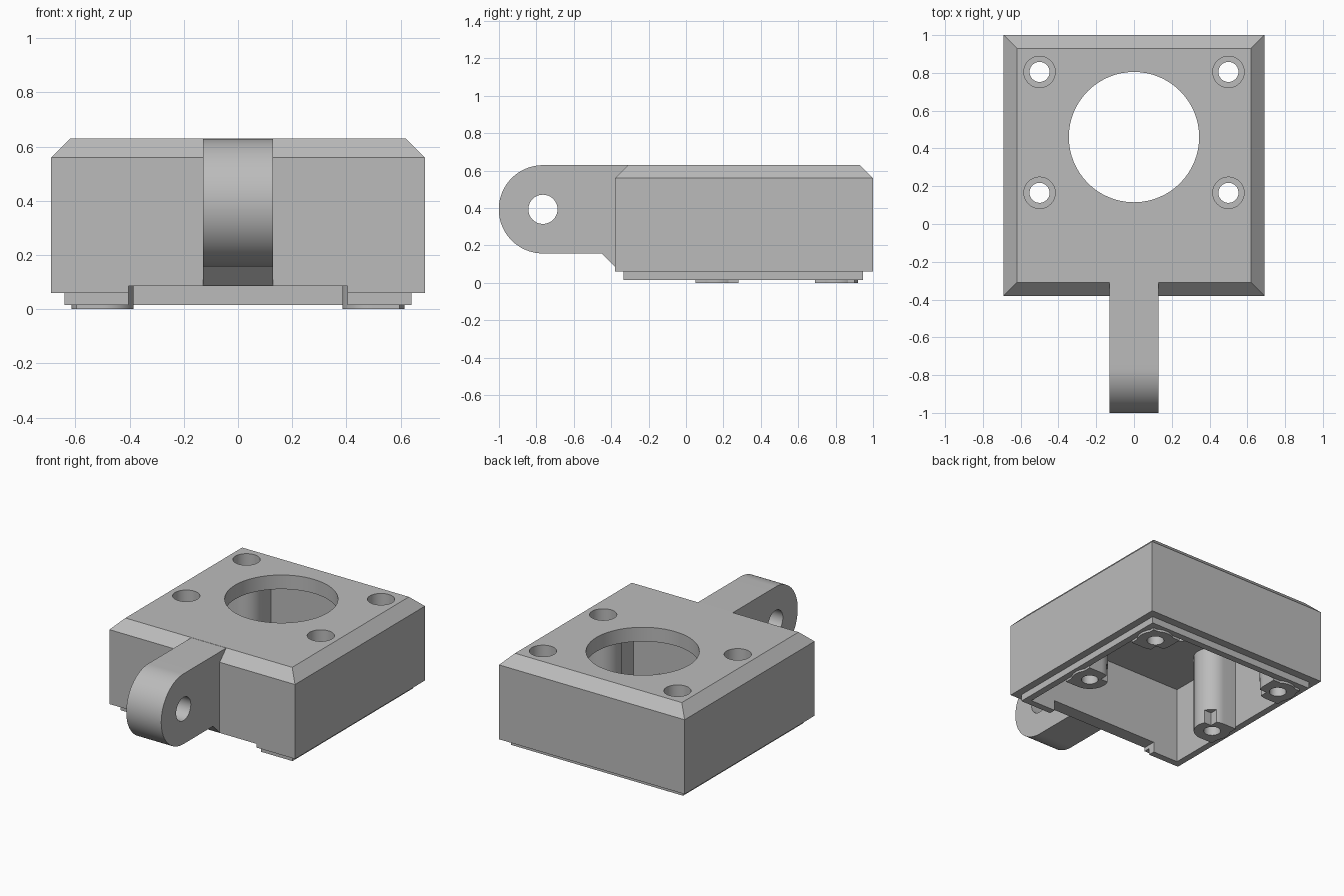
import bpy, bmesh, math
from mathutils import Matrix

cube = bpy.data.objects.get("Cube")
if cube:
    bpy.data.objects.remove(cube, do_unlink=True)

grey = bpy.data.materials.new("plain grey")
grey.use_nodes = True
colour = (0.5, 0.5, 0.5, 1)
grey.diffuse_color = colour
grey.node_tree.nodes["Principled BSDF"].inputs["Base Color"].default_value = colour


def finish(name, bm):
    bmesh.ops.recalc_face_normals(bm, faces=bm.faces)
    mesh = bpy.data.meshes.new(name)
    bm.to_mesh(mesh)
    bm.free()
    mesh.materials.append(grey)
    obj = bpy.data.objects.new(name, mesh)
    bpy.context.collection.objects.link(obj)
    return obj


def prism(name, points, base, height):
    """Extrude an outline along the direction in which it is flat."""
    bm = bmesh.new()
    face = bm.faces.new([bm.verts.new(base @ p) for p in points])
    out = bmesh.ops.extrude_face_region(bm, geom=[face])
    verts = [g for g in out["geom"] if isinstance(g, bmesh.types.BMVert)]
    bmesh.ops.translate(bm, vec=height, verts=verts)
    return finish(name, bm)


def box(name, x, y, z, chamfer=0):
    bm = bmesh.new()
    size = [b - a for a, b in (x, y, z)]
    mid = [(a + b) / 2 for a, b in (x, y, z)]
    bmesh.ops.create_cube(bm, size=1, matrix=Matrix.Translation(mid) @ Matrix.Diagonal((*size, 1)))
    if chamfer:
        rim = [e for e in bm.edges if all(v.co.z > z[1] - 0.001 for v in e.verts)]
        bmesh.ops.bevel(bm, geom=rim, offset=chamfer, segments=1, affect='EDGES')
    return finish(name, bm)


def cylinder(name, centre, radius, depth, sideways=False):
    bm = bmesh.new()
    turn = Matrix.Rotation(math.pi / 2, 4, 'Y') if sideways else Matrix()
    bmesh.ops.create_cone(bm, cap_ends=True, segments=64, radius1=radius, radius2=radius,
                          depth=depth, matrix=Matrix.Translation(centre) @ turn)
    return finish(name, bm)


def combine(target, tool, operation):
    mod = target.modifiers.new(operation.lower(), 'BOOLEAN')
    mod.operation, mod.solver, mod.object = operation, 'EXACT', tool
    bpy.context.view_layer.objects.active = target
    bpy.ops.object.modifier_apply(modifier=mod.name)
    bpy.data.objects.remove(tool, do_unlink=True)


def add(tool):
    combine(housing, tool, 'UNION')


def cut(tool):
    combine(housing, tool, 'DIFFERENCE')


# Chamfered shell with a stepped lip, hollow from below
housing = box("housing", (-0.69, 0.69), (-0.38, 1), (0.06, 0.63), 0.07)
add(box("lip", (-0.64, 0.64), (-0.335, 0.945), (0.015, 0.2)))
cut(box("cavity", (-0.595, 0.595), (-0.29, 0.9), (-0.1, 0.535)))
cut(box("front_notch", (-0.405, 0.405), (-0.5, -0.2), (-0.1, 0.085)))

# Screw bosses joined to the walls
boss_r = 0.115
for side in (-1, 1):
    for y, back in ((0.165, False), (0.805, True)):
        boss = cylinder("boss", (side * 0.5, y, 0.28), boss_r, 0.56)
        xs = sorted((side * 0.5, side * 0.597))
        combine(boss, box("web", xs, (y - boss_r, 0.902 if back else y + boss_r), (0, 0.56)), 'UNION')
        if back:
            xs = sorted((side * (0.5 - boss_r), side * 0.597))
            combine(boss, box("back_web", xs, (y, 0.902), (0, 0.56)), 'UNION')
        add(boss)
cut(box("boss_corner_cut", (-0.45, 0.45), (0.215, 0.755), (-0.1, 0.09)))

# Hinge lug: rounded end, straight sides, sloped foot at the wall
lug_y, lug_z, lug_r = -0.765, 0.393, 0.236
outline = []
for i in range(49):
    a = math.pi / 2 + math.pi * i / 48
    outline.append((lug_y + lug_r * math.cos(a), lug_z + lug_r * math.sin(a)))
outline += [(-0.45, lug_z - lug_r), (-0.378, 0.085), (-0.3, 0.085), (-0.3, 0.629)]
points = [Matrix.Translation((-0.13, y, z)).translation for y, z in outline]
add(prism("lug", points, Matrix(), (0.26, 0, 0)))
cut(cylinder("pin_hole", (0, lug_y, lug_z), 0.078, 0.5, True))

# Large opening and counterbored screw holes
cut(cylinder("opening", (0, 0.46, 0.6), 0.345, 0.3))
for x in (-0.5, 0.5):
    for y in (0.165, 0.805):
        cut(cylinder("screw_hole", (x, y, 0.3), 0.053, 1))
        cut(cylinder("counterbore", (x, y, 0.58), 0.083, 0.3))

for obj in bpy.context.selected_objects:
    obj.select_set(False)
housing.select_set(True)
bpy.context.view_layer.objects.active = housing
bpy.ops.object.shade_smooth_by_angle(angle=math.radians(30))
